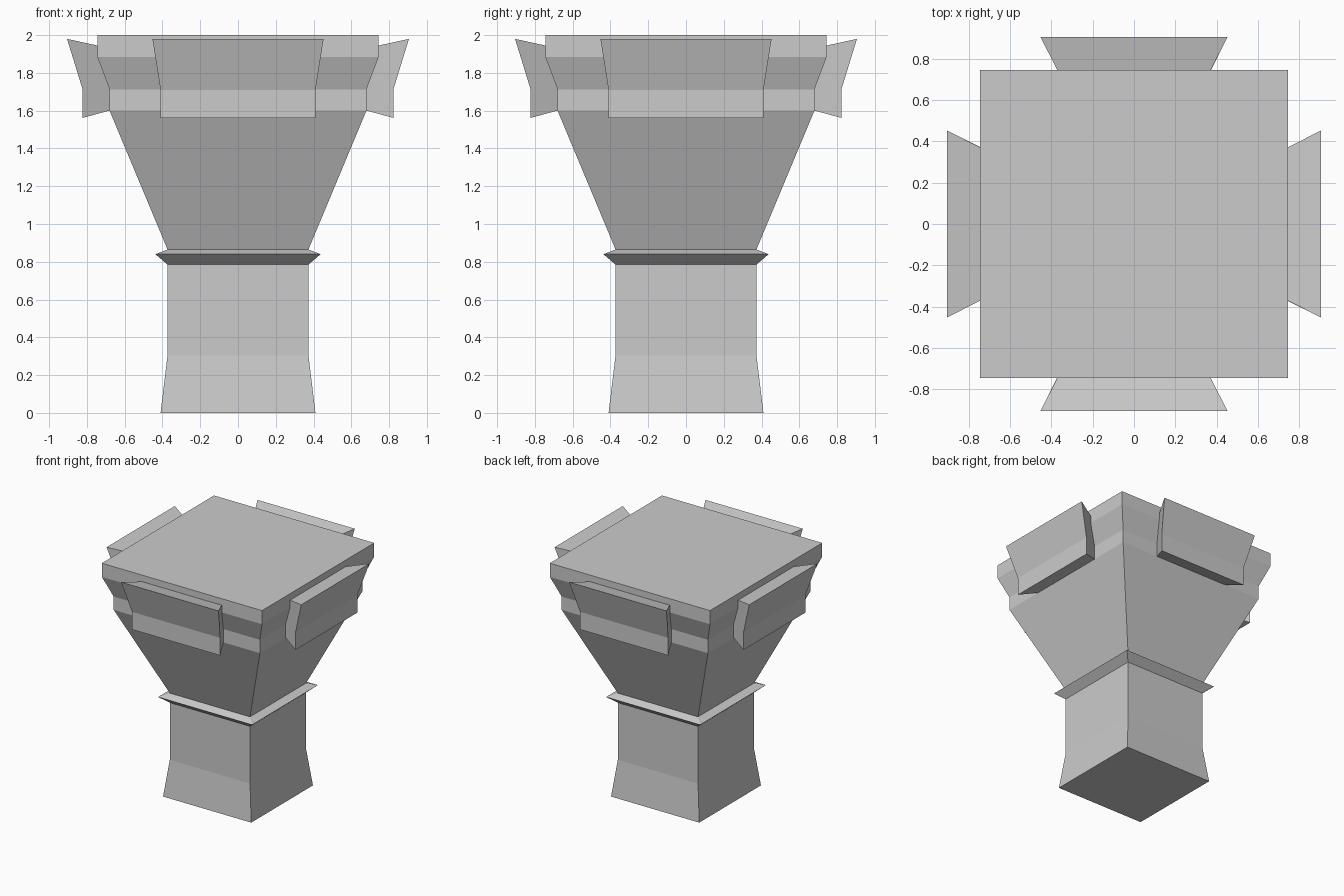
import bpy, bmesh
from math import pi
from mathutils import Matrix

if "Cube" in bpy.data.objects:
    bpy.data.objects.remove(bpy.data.objects["Cube"])


def make_object(name, bm):
    bmesh.ops.recalc_face_normals(bm, faces=bm.faces)
    mesh = bpy.data.meshes.new(name)
    bm.to_mesh(mesh)
    bm.free()
    obj = bpy.data.objects.new(name, mesh)
    bpy.context.collection.objects.link(obj)
    return obj


def loft(bm, rings):
    """Bridge successive four-point rings and cap both ends."""
    loops = [[bm.verts.new(p) for p in ring] for ring in rings]
    for a, b in zip(loops, loops[1:]):
        for i in range(4):
            j = (i + 1) % 4
            bm.faces.new((a[i], a[j], b[j], b[i]))
    bm.faces.new(loops[0])
    bm.faces.new(loops[-1])


def square_stack(name, profile):
    """Square solid from (half width, height) pairs."""
    bm = bmesh.new()
    loft(bm, [[(-w, -w, z), (w, -w, z), (w, w, z), (-w, w, z)] for w, z in profile])
    return make_object(name, bm)


# Pillar: flared foot, shaft, collar ridge, spreading capital and top slab
square_stack("pillar", [
    (0.41, 0), (0.373, 0.305), (0.373, 0.785), (0.437, 0.84), (0.373, 0.865),
    (0.68, 1.60), (0.68, 1.712), (0.745, 1.885), (0.745, 2.0)])

# Bent side panels: (outer depth, outer z, outer half width, inner depth, inner z, inner half width)
# The inner edges are sunk slightly into the capital
panel_rows = [
    (0.822, 1.562, 0.41, 0.63, 1.614, 0.315),
    (0.822, 1.710, 0.41, 0.63, 1.715, 0.315),
    (0.905, 1.980, 0.453, 0.695, 1.934, 0.345)]

for k, side in enumerate(("front", "right", "back", "left")):
    bm = bmesh.new()
    loft(bm, [[(-ow, -od, oz), (ow, -od, oz), (iw, -id_, iz), (-iw, -id_, iz)]
              for od, oz, ow, id_, iz, iw in panel_rows])
    bm.transform(Matrix.Rotation(k * pi / 2, 4, 'Z'))
    make_object(side + "_panel", bm)
